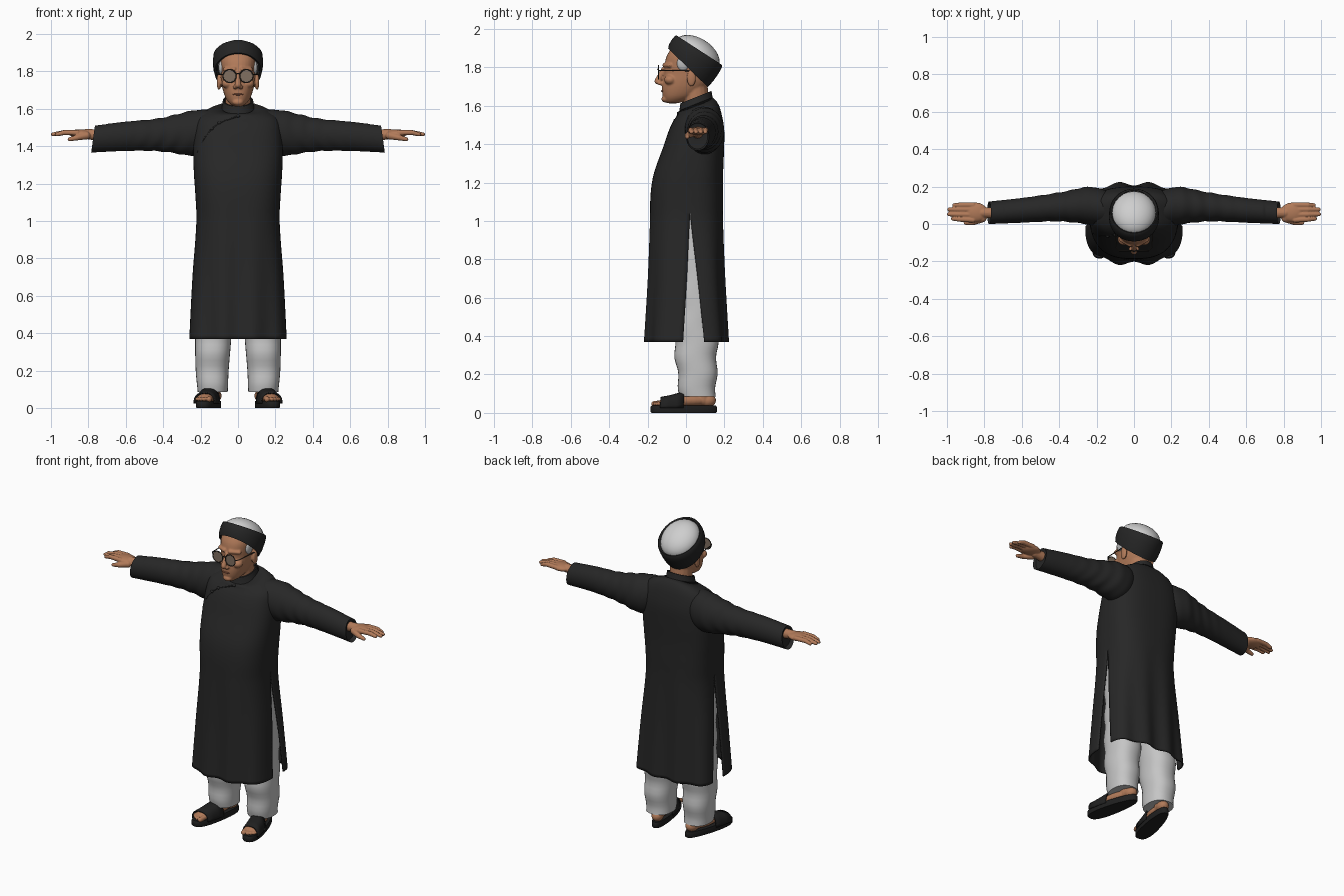
import bpy, bmesh, math
from mathutils import Vector, Matrix

cube = bpy.data.objects.get("Cube")
if cube:
    bpy.data.objects.remove(cube, do_unlink=True)


def material(name, r, g, b):
    m = bpy.data.materials.new(name)
    m.use_nodes = True
    m.diffuse_color = (r, g, b, 1)
    node = next(n for n in m.node_tree.nodes if n.type == "BSDF_PRINCIPLED")
    node.inputs["Base Color"].default_value = (r, g, b, 1)
    node.inputs["Roughness"].default_value = 0.8
    return m


BLACK = material("black cloth", .02, .02, .02)
HAT = material("hat black", .018, .018, .018)
RUBBER = material("sandal black", .014, .014, .014)
WHITE = material("white crown", .62, .62, .62)
GREY = material("pale trousers", .56, .56, .56)
SKIN = material("skin", .44, .195, .1)
LIP = material("lip", .3, .11, .06)
HAIR = material("grey hair", .5, .5, .5)
LENS = material("tinted lens", .22, .16, .12)
METAL = material("dark wire", .03, .025, .02)


def sample(table, t):
    """Smoothly interpolate table rows by their first column."""
    n = len(table)
    i = max(k for k in range(n - 1) if k == 0 or table[k][0] <= t)
    a, b, c, d = (table[min(max(i + k, 0), n - 1)] for k in (-1, 0, 1, 2))
    u, out = (t - b[0]) / (c[0] - b[0]), []
    for j in range(1, len(b)):
        h = c[0] - b[0]
        mb = (c[j] - a[j]) / (c[0] - a[0]) * h
        mc = (d[j] - b[j]) / (d[0] - b[0]) * h
        out.append((2*u**3 - 3*u*u + 1) * b[j] + (u**3 - 2*u*u + u) * mb
                   + (3*u*u - 2*u**3) * c[j] + (u**3 - u*u) * mc)
    return out


def steps(a, b, n):
    return [a + (b - a) * i / n for i in range(n + 1)]


def spow(v, p):
    return math.copysign(abs(v) ** p, v)


def loft(bm, rings, closed=True, cap=True):
    rows = [[bm.verts.new(p) for p in r] for r in rings]
    n = len(rows[0])
    for a, b in zip(rows, rows[1:]):
        for i in range(n if closed else n - 1):
            j = (i + 1) % n
            bm.faces.new((a[i], a[j], b[j], b[i]))
    if cap and closed:
        bm.faces.new(rows[0])
        bm.faces.new(rows[-1])


def oval(c, u, v, n=32, p=1.0):
    angles = [2 * math.pi * i / n for i in range(n)]
    return [Vector(c) + Vector(u) * spow(math.cos(a), p) + Vector(v) * spow(math.sin(a), p) for a in angles]


def blob(bm, c, r):
    m = Matrix.Translation(c) @ Matrix.Diagonal((*r, 1))
    bmesh.ops.create_uvsphere(bm, u_segments=24, v_segments=16, radius=1, matrix=m)


def limb(bm, p, q, r1, r2):
    """Tapered rod with round ends."""
    p, q = Vector(p), Vector(q)
    m = Matrix.Translation((p + q) / 2) @ (q - p).to_track_quat("Z", "Y").to_matrix().to_4x4()
    bmesh.ops.create_cone(bm, cap_ends=True, segments=16, radius1=r1, radius2=r2, depth=(q - p).length, matrix=m)
    blob(bm, p, (r1,) * 3)
    blob(bm, q, (r2,) * 3)


def finish(name, bm, mat, mirror=False, voxel=0, shell=0, place=None):
    if place:
        bmesh.ops.transform(bm, matrix=place, verts=bm.verts)
    bmesh.ops.recalc_face_normals(bm, faces=bm.faces)
    me = bpy.data.meshes.new(name)
    bm.to_mesh(me)
    bm.free()
    me.materials.append(mat)
    ob = bpy.data.objects.new(name, me)
    bpy.context.collection.objects.link(ob)
    bpy.ops.object.select_all(action="DESELECT")
    ob.select_set(True)
    bpy.context.view_layer.objects.active = ob
    bpy.ops.object.shade_smooth_by_angle(angle=math.radians(45))
    if voxel:
        m = ob.modifiers.new("fuse", "REMESH")
        m.mode, m.voxel_size, m.use_smooth_shade = "VOXEL", voxel, True
        m = ob.modifiers.new("soften", "SMOOTH")
        m.factor, m.iterations = .5, 4
    if shell:
        m = ob.modifiers.new("thickness", "SOLIDIFY")
        m.thickness, m.offset = shell, 0
    if mirror:
        ob.modifiers.new("other_side", "MIRROR").use_mirror_merge = False
    return ob


# Robe: height, half width, front y, back y, seam y, neckline tilt
ROBE = [(.37, .257, -.208, .212, .035, 0), (.7, .24, -.193, .198, .03, 0), (1, .219, -.185, .19, .022, 0),
        (1.15, .225, -.18, .19, .025, 0), (1.25, .232, -.163, .19, .035, 0), (1.385, .236, -.115, .195, .05, 0),
        (1.48, .23, -.082, .195, .06, 0), (1.54, .215, -.058, .182, .06, .12), (1.575, .18, -.042, .165, .055, .3),
        (1.605, .085, -.032, .138, .05, .4)]
POW = .75


def robe_point(z, ang, side):
    w, front, back, seam, tilt = sample(ROBE, z)
    slit = max(0, (1.035 - z) / .665)
    edge = seam + (-.05 if side < 0 else .06) * slit
    x = w * spow(math.cos(ang), POW)
    s = abs(math.sin(ang)) ** POW
    fold = -.011 * math.cos(math.pi * x / .08) * max(0, 1.1 - z) / .73 * s
    y = edge + side * ((edge - front if side < 0 else back - edge) * s + fold)
    return Vector((x, y, z + tilt * (y - .05)))


bm = bmesh.new()
for side in (-1, 1):
    loft(bm, [[robe_point(z, a, side) for a in steps(0, math.pi, 56)] for z in steps(.37, 1.605, 64)], closed=False)
bmesh.ops.remove_doubles(bm, verts=bm.verts, dist=.0005)
finish("robe", bm, BLACK, shell=.007)

# Standing collar
bm = bmesh.new()
loft(bm, [oval((0, .052, z), (r, 0, 0), (0, r, .4 * r)) for z, r in
          ((1.585, .094), (1.605, .087), (1.645, .081), (1.645, .074), (1.6, .074))], cap=False)
finish("collar", bm, BLACK)

# Slanted front closure with knot buttons
bm = bmesh.new()
path = [(0, 1.592), (-.04, 1.572), (-.1, 1.535), (-.14, 1.495), (-.18, 1.44), (-.215, 1.37)]
points = []
for x, z in path:
    w = sample(ROBE, z)[0]
    points.append(robe_point(z, math.acos(spow(x / w, 1 / POW)), -1) + Vector((0, -.003, 0)))
for a, b in zip(points, points[1:]):
    limb(bm, a, b, .004, .004)
for k in (0, 2, 3):
    blob(bm, points[k], (.011, .009, .008))
finish("front_closure", bm, BLACK)

# Sleeves: x, centre y, centre z, half depth, half height
SLEEVE = [(.09, .08, 1.51, .06, .075), (.17, .088, 1.478, .098, .117), (.25, .098, 1.469, .1, .12),
          (.34, .095, 1.465, .085, .102), (.44, .088, 1.46, .074, .086), (.6, .073, 1.453, .066, .078),
          (.775, .06, 1.438, .06, .072)]
bm = bmesh.new()
rings = []
for x in steps(.09, .775, 60):
    y, z, ry, rz = sample(SLEEVE, x)
    crease = max(0, 1 - abs(x - .38) / .24) * .03
    ring = []
    for i in range(36):
        a = 2 * math.pi * i / 36
        k = 1 + crease * math.sin(75 * x + 2 * math.sin(a) + 1.5 * math.cos(2 * a))
        ring.append(Vector((x + .01 * math.sin(a) * -(x > .7), y + ry * k * math.cos(a), z + rz * k * math.sin(a))))
    rings.append(ring)
rings.append([Vector((.76, .06 + (p.y - .06) * .88, 1.438 + (p.z - 1.438) * .88)) for p in rings[-1]])
loft(bm, rings)
finish("sleeves", bm, BLACK, mirror=True)

# Hands: palm, four fingers and thumb
bm = bmesh.new()
limb(bm, (.7, .06, 1.455), (.81, .06, 1.465), .034, .027)
blob(bm, (.845, .063, 1.468), (.062, .052, .022))
for y, tip, tipy in ((.022, .968, .028), (.05, .99, .052), (.077, .988, .078), (.102, .962, .101)):
    limb(bm, (.86, y, 1.472), (.93, (y + tipy) / 2, 1.473), .0145, .0135)
    limb(bm, (.93, (y + tipy) / 2, 1.473), (tip, tipy, 1.463), .0135, .0105)
limb(bm, (.81, .03, 1.457), (.86, .008, 1.446), .021, .015)
limb(bm, (.86, .008, 1.446), (.9, .006, 1.437), .015, .011)
finish("hands", bm, SKIN, mirror=True, voxel=.0035)

# Trousers: height, centre x, centre y, half width, half depth
LEG = [(.085, .135, .062, .08, .094), (.2, .138, .057, .088, .102), (.36, .133, .052, .096, .112),
       (.7, .118, .05, .105, .117), (1.1, .103, .035, .1, .12)]
bm = bmesh.new()
rings = []
for z in steps(.085, 1.1, 36):
    x, y, rx, ry = sample(LEG, z)
    drape = .006 * math.sin(38 * z)
    rings.append(oval((x, y + drape, z), (rx, 0, 0), (0, ry, 0), p=.88))
loft(bm, rings)
finish("trousers", bm, GREY, mirror=True)

# Feet and sandals, modelled straight and then turned outward
turn = Matrix.Translation((.15, 0, 0)) @ Matrix.Rotation(math.radians(13), 4, "Z")
bm = bmesh.new()
blob(bm, (0, .115, .065), (.036, .045, .035))
blob(bm, (0, .01, .065), (.04, .12, .032))
blob(bm, (0, -.085, .055), (.047, .06, .024))
limb(bm, (0, .09, .07), (0, .08, .14), .035, .036)
for x, y, r in ((-.032, -.163, .015), (-.006, -.165, .011), (.012, -.158, .0105), (.028, -.149, .01), (.042, -.138, .009)):
    limb(bm, (x * .9, -.09, .056), (x, y, .047), r, r)
finish("feet", bm, SKIN, mirror=True, voxel=.004, place=turn)

bm = bmesh.new()
outline = []
for i in range(40):
    a = 2 * math.pi * i / 40
    y = -.012 + .177 * spow(math.sin(a), .9)
    outline.append(Vector((spow(math.cos(a), .75) * (.05 - .05 * y), y, 0)))
loft(bm, [[Vector((p.x * k, p.y * k, z)) for p in outline] for z, k in ((0, .97), (.006, 1), (.03, 1), (.038, .97))])
finish("sandal_soles", bm, RUBBER, mirror=True, place=turn)

bm = bmesh.new()
loft(bm, [[Vector((.052 * spow(math.cos(a), .7), y - .015 * math.cos(a), .025 + h * math.sin(a) ** .8))
           for a in steps(0, math.pi, 20)] for y, h in ((-.135, .055), (-.09, .063), (-.05, .073), (-.01, .083))], closed=False)
finish("sandal_straps", bm, RUBBER, mirror=True, shell=.007, place=turn)

# Head: height, half width, front y, back y
HEAD = [(1.613, .022, -.1, -.04), (1.627, .043, -.112, 0), (1.65, .062, -.121, .05), (1.69, .078, -.126, .1),
        (1.73, .087, -.122, .13), (1.77, .091, -.114, .14), (1.81, .094, -.112, .13), (1.86, .094, -.1, .1),
        (1.91, .075, -.07, .03)]
bm = bmesh.new()
rings = []
for z in steps(1.613, 1.91, 24):
    w, f, b = sample(HEAD, z)
    rings.append(oval((0, (f + b) / 2, z), (w, 0, 0), (0, (b - f) / 2, 0), p=.92))
loft(bm, rings)
limb(bm, (0, .06, 1.56), (0, .045, 1.7), .068, .068)
limb(bm, (0, -.115, 1.795), (0, -.148, 1.728), .011, .017)
blob(bm, (0, -.108, 1.635), (.03, .02, .018))
for s in (-1, 1):
    blob(bm, (s * .015, -.135, 1.717), (.013, .014, .011))
    blob(bm, (s * .055, -.082, 1.735), (.032, .032, .026))
    limb(bm, (s * .02, -.113, 1.812), (s * .07, -.085, 1.81), .011, .011)
    blob(bm, (s * .102, .028, 1.745), (.012, .024, .045))
finish("head", bm, SKIN, voxel=.005)

bm = bmesh.new()
blob(bm, (0, -.124, 1.677), (.029, .006, .005))
finish("lips", bm, LIP)

bm = bmesh.new()
blob(bm, (.09, -.015, 1.82), (.014, .032, .038))
finish("side_hair", bm, HAIR, mirror=True)

# Glasses
bm = bmesh.new()
ring = [Vector(p) for p in oval((.045, -.143, 1.775), (.035, 0, 0), (0, 0, .035), 28)]
for a, b in zip(ring, ring[1:] + ring[:1]):
    limb(bm, a, b, .003, .003)
limb(bm, (.011, -.143, 1.785), (0, -.147, 1.79), .0028, .0028)
limb(bm, (.08, -.143, 1.782), (.096, -.125, 1.785), .003, .003)
limb(bm, (.096, -.125, 1.785), (.104, .02, 1.782), .0028, .0028)
finish("glasses_frame", bm, METAL, mirror=True)
bm = bmesh.new()
loft(bm, [oval((.045, y, 1.775), (.034, 0, 0), (0, 0, .034), 28) for y in (-.144, -.141)])
finish("lenses", bm, LENS, mirror=True)

# Tilted hat: rolled band, deeper at the back, around a pale crown
tilt = Matrix.Translation((0, .01, 1.798)) @ Matrix.Rotation(math.radians(-33), 4, "X")
bm = bmesh.new()
loft(bm, [[Vector((p.x, p.y, z - drop * p.y)) for p in oval((0, 0, 0), (.134 * k, 0, 0), (0, .15 * k, 0), 48)]
          for k, z, drop in ((.82, .03, .2), (.86, .004, .2), (.94, 0, .2), (.99, .03, .12), (1, .07, .05),
                             (.98, .102, 0), (.94, .109, 0), (.89, .105, 0), (.85, .085, 0))], cap=False)
finish("hat_band", bm, HAT, place=tilt)
bm = bmesh.new()
blob(bm, (0, 0, .085), (.118, .132, .082))
finish("hat_crown", bm, WHITE, place=tilt)
